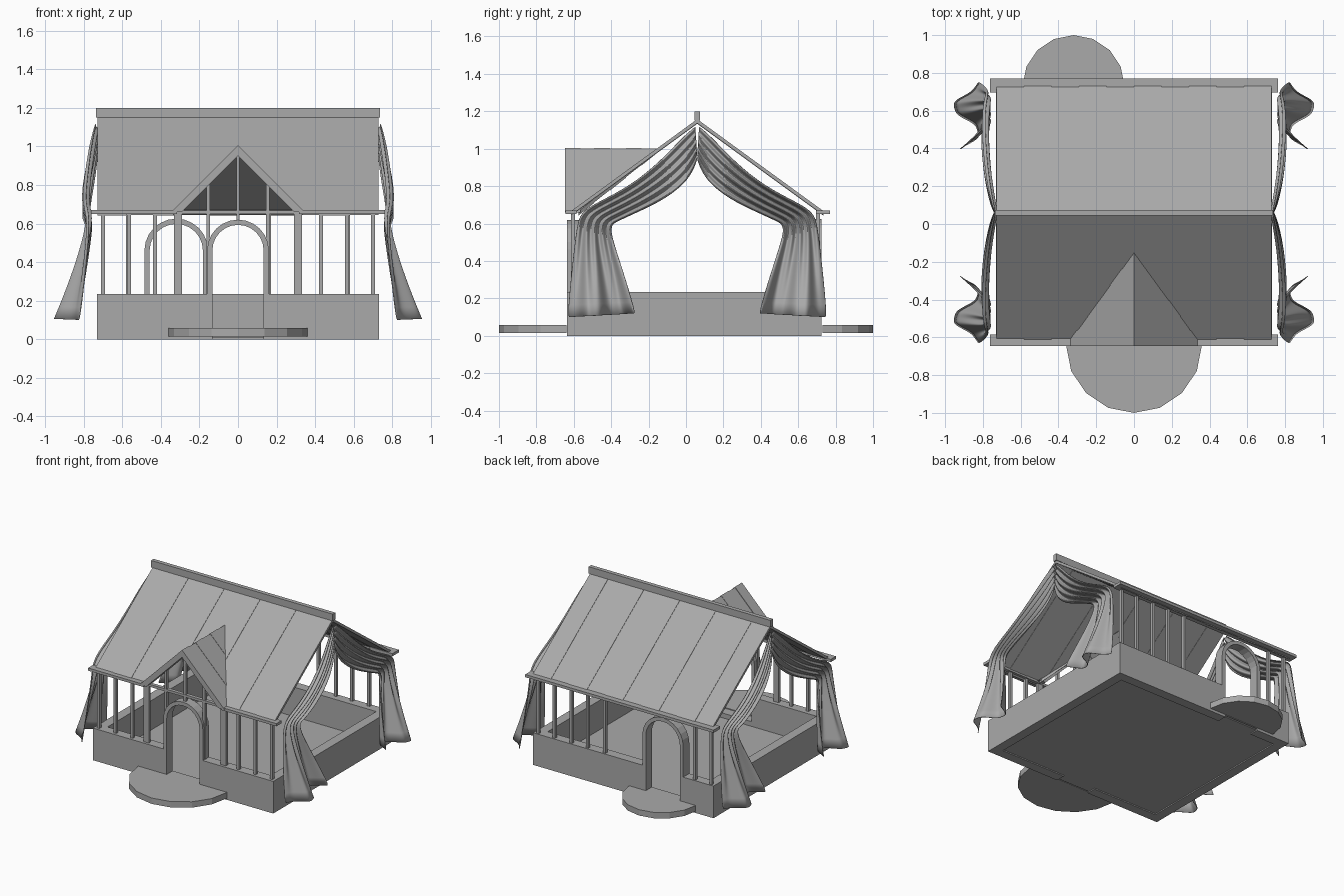
import bpy, bmesh, math
from mathutils import Vector

cube = bpy.data.objects.get("Cube")
if cube:
    bpy.data.objects.remove(cube, do_unlink=True)

grey = bpy.data.materials.new("plain_grey")
grey.use_nodes = True
colour = (0.4, 0.4, 0.4, 1)
grey.diffuse_color = colour
grey.node_tree.nodes["Principled BSDF"].inputs["Base Color"].default_value = colour

RIDGE_Y, RIDGE_Z = 0.06, 1.155
FRONT, BACK, HALF_X = -0.635, 0.725, 0.73
WALL, WALL_H, EAVE_Z = 0.07, 0.235, 0.66
PITCH = 0.728
GABLE_X, GABLE_Z = 0.335, 1.0


def finish(name, bm):
    bmesh.ops.recalc_face_normals(bm, faces=bm.faces)
    mesh = bpy.data.meshes.new(name)
    bm.to_mesh(mesh)
    bm.free()
    mesh.materials.append(grey)
    obj = bpy.data.objects.new(name, mesh)
    bpy.context.collection.objects.link(obj)
    return obj


def add_prism(bm, points, push):
    """Extrude a flat outline along a vector."""
    face = bm.faces.new([bm.verts.new(p) for p in points])
    grown = bmesh.ops.extrude_face_region(bm, geom=[face], use_keep_orig=True)
    verts = [g for g in grown["geom"] if isinstance(g, bmesh.types.BMVert)]
    bmesh.ops.translate(bm, verts=verts, vec=push)


def prism(name, points, push):
    bm = bmesh.new()
    add_prism(bm, points, push)
    return finish(name, bm)


def box(name, x0, x1, y0, y1, z0, z1):
    outline = [(x0, y0, z0), (x1, y0, z0), (x1, y1, z0), (x0, y1, z0)]
    return prism(name, outline, (0, 0, z1 - z0))


def roof_z(y):
    return RIDGE_Z - PITCH * abs(y - RIDGE_Y)


# Floor and low side walls
box("floor", -0.72, 0.72, FRONT + 0.01, BACK - 0.01, 0.008, 0.02)
for side, s in (("left", 1), ("right", -1)):
    xs = sorted((s * HALF_X, s * (HALF_X - WALL)))
    box(side + "_low_wall", xs[0], xs[1], FRONT, BACK, 0, WALL_H)


# Front and back: low wall, arched doorway, sill and round step
def door_side(name, y_out, inward, cx, radius, step_radius):
    y0, y1 = sorted((y_out, y_out + inward * WALL))
    inner = radius - 0.027
    box(name + "_low_wall_a", -HALF_X + WALL, cx - inner, y0, y1, 0, WALL_H)
    box(name + "_low_wall_b", cx + inner, HALF_X - WALL, y0, y1, 0, WALL_H)
    box(name + "_sill", cx - inner, cx + inner, y0, y1, 0.015, 0.055)

    def arc(r):
        angles = [math.pi * i / 12 for i in range(13)]
        return ([(cx + r, y0, 0.02)]
                + [(cx + r * math.cos(a), y0, 0.46 + r * math.sin(a)) for a in angles]
                + [(cx - r, y0, 0.02)])
    prism(name + "_door_arch", arc(radius) + arc(inner)[::-1], (0, y1 - y0, 0))
    step = []
    for i in range(9):
        a = math.pi * i / 8
        step.append((cx + step_radius * math.cos(a),
                     y_out - inward * (0.005 + step_radius * math.sin(a)), 0.015))
    prism(name + "_round_step", step, (0, 0, 0.043))


door_side("front", FRONT, 1, 0, 0.16, 0.36)
door_side("back", BACK, -1, -0.32, 0.165, 0.27)


# Upright bars
def bar(name, x, y, width, top, bottom=WALL_H):
    h = width / 2
    box(name, x - h, x + h, y - 0.011, y + 0.011, bottom, top)


FRONT_BAR_Y, BACK_BAR_Y = -0.605, 0.705
for x in (0.43, 0.565, 0.7):
    for s in (-1, 1):
        bar("front_bar", s * x, FRONT_BAR_Y, 0.02, EAVE_Z)
for x in (-0.7, -0.57, 0.16, 0.3, 0.43, 0.57, 0.7):
    bar("back_bar", x, BACK_BAR_Y, 0.02, EAVE_Z)
for s in (-1, 1):
    bar("porch_post", s * 0.312, FRONT_BAR_Y, 0.042, EAVE_Z + 0.01)
    bar("gable_bar", s * 0.155, FRONT_BAR_Y, 0.018, GABLE_Z - 0.175)
bar("gable_middle_bar", 0, FRONT_BAR_Y, 0.018, GABLE_Z - 0.02, 0.61)

# Eave boards, gable rail and ridge
for s in (-1, 1):
    xs = sorted((s * (GABLE_X - 0.02), s * 0.762))
    box("front_eave", xs[0], xs[1], -0.645, -0.585, 0.65, 0.67)
box("gable_rail", -GABLE_X, GABLE_X, -0.618, -0.592, 0.65, 0.668)
box("back_eave", -0.762, 0.762, 0.695, 0.77, 0.65, 0.67)
box("ridge_beam", -0.735, 0.735, 0.045, 0.075, 1.15, 1.2)

# Main roof planks; the front ones stop at the gable valley
EAVE_FRONT, EAVE_BACK = -0.615, 0.735
valley_top = RIDGE_Y - (RIDGE_Z - GABLE_Z) / PITCH


def front_edge(x):
    t = max(0, 1 - abs(x) / GABLE_X)
    return EAVE_FRONT + (valley_top - EAVE_FRONT) * t


def roof(name, edge, knots):
    bm = bmesh.new()
    width = 2 * 0.727 / 10
    for i in range(10):
        x0, x1 = -0.727 + i * width, -0.727 + (i + 1) * width
        lift = 0.003 * (i % 2)
        low = [x0] + [k for k in knots if x0 < k < x1] + [x1]
        outline = [(x, edge(x), roof_z(edge(x)) + lift) for x in low]
        outline += [(x1, RIDGE_Y, RIDGE_Z + lift), (x0, RIDGE_Y, RIDGE_Z + lift)]
        add_prism(bm, outline, (0, 0, -0.022))
    return finish(name, bm)


roof("front_roof", front_edge, (-GABLE_X, GABLE_X))
roof("back_roof", lambda x: EAVE_BACK, ())

# Gable roof planks and rake boards
bm = bmesh.new()
cuts = 5
y_start = -0.575
for s in (-1, 1):
    for i in range(cuts):
        ya = y_start + (valley_top - y_start) * i / cuts
        yb = y_start + (valley_top - y_start) * (i + 1) / cuts
        xa, xb = GABLE_X * (1 - i / cuts), GABLE_X * (1 - (i + 1) / cuts)
        lift = 0.003 * (i % 2)
        outline = [(0, ya, GABLE_Z + lift), (s * xa, ya, GABLE_Z - xa + lift)]
        if xb > 0.001:
            outline.append((s * xb, yb, GABLE_Z - xb + lift))
        outline.append((0, yb, GABLE_Z + lift))
        add_prism(bm, outline, (0, 0, -0.022))
finish("gable_roof", bm)
rake = [(0, 1.005), (0.345, 0.66), (0.29, 0.66), (0, 0.952),
        (-0.29, 0.66), (-0.345, 0.66)]
prism("gable_rake", [(x, -0.647, z) for x, z in rake], (0, 0.082, 0))

# Curtains: rows of outer edge, inner edge (offset from ridge, height), x, fold, flare
ROWS = [
    ((0.01, 1.12), (0.00, 0.94), 0.735, 0.008, 0),
    ((0.08, 1.06), (0.04, 0.835), 0.75, 0.014, 0),
    ((0.20, 0.93), (0.17, 0.73), 0.775, 0.018, 0.005),
    ((0.36, 0.80), (0.32, 0.66), 0.79, 0.02, 0.005),
    ((0.53, 0.715), (0.43, 0.61), 0.79, 0.02, 0),
    ((0.625, 0.66), (0.455, 0.595), 0.775, 0.018, 0),
    ((0.645, 0.58), (0.465, 0.55), 0.775, 0.014, 0.005),
    ((0.67, 0.36), (0.40, 0.36), 0.82, 0.012, 0.03),
    ((0.695, 0.10), (0.33, 0.12), 0.89, 0.006, 0.068),
]
COLS = 28


def curtain(name, sx, sy):
    bm = bmesh.new()
    grid = []
    for outer, inner, x, fold, flare in ROWS:
        row = []
        for c in range(COLS + 1):
            u = c / COLS
            d, z = Vector(outer).lerp(Vector(inner), u)
            out = x + fold * math.sin(u * math.tau * 4.5) - flare * math.cos(u * math.tau * 1.35)
            row.append(bm.verts.new((sx * out, RIDGE_Y + sy * d, z)))
        grid.append(row)
    for a, b in zip(grid, grid[1:]):
        for c in range(COLS):
            bm.faces.new((a[c], a[c + 1], b[c + 1], b[c]))
    obj = finish(name, bm)
    for p in obj.data.polygons:
        p.use_smooth = True
    sub = obj.modifiers.new("soften", "SUBSURF")
    sub.levels = sub.render_levels = 2
    obj.modifiers.new("cloth", "SOLIDIFY").thickness = 0.004


for side, sx in (("left", 1), ("right", -1)):
    for end, sy in (("front", -1), ("back", 1)):
        curtain(side + "_" + end + "_curtain", sx, sy)
